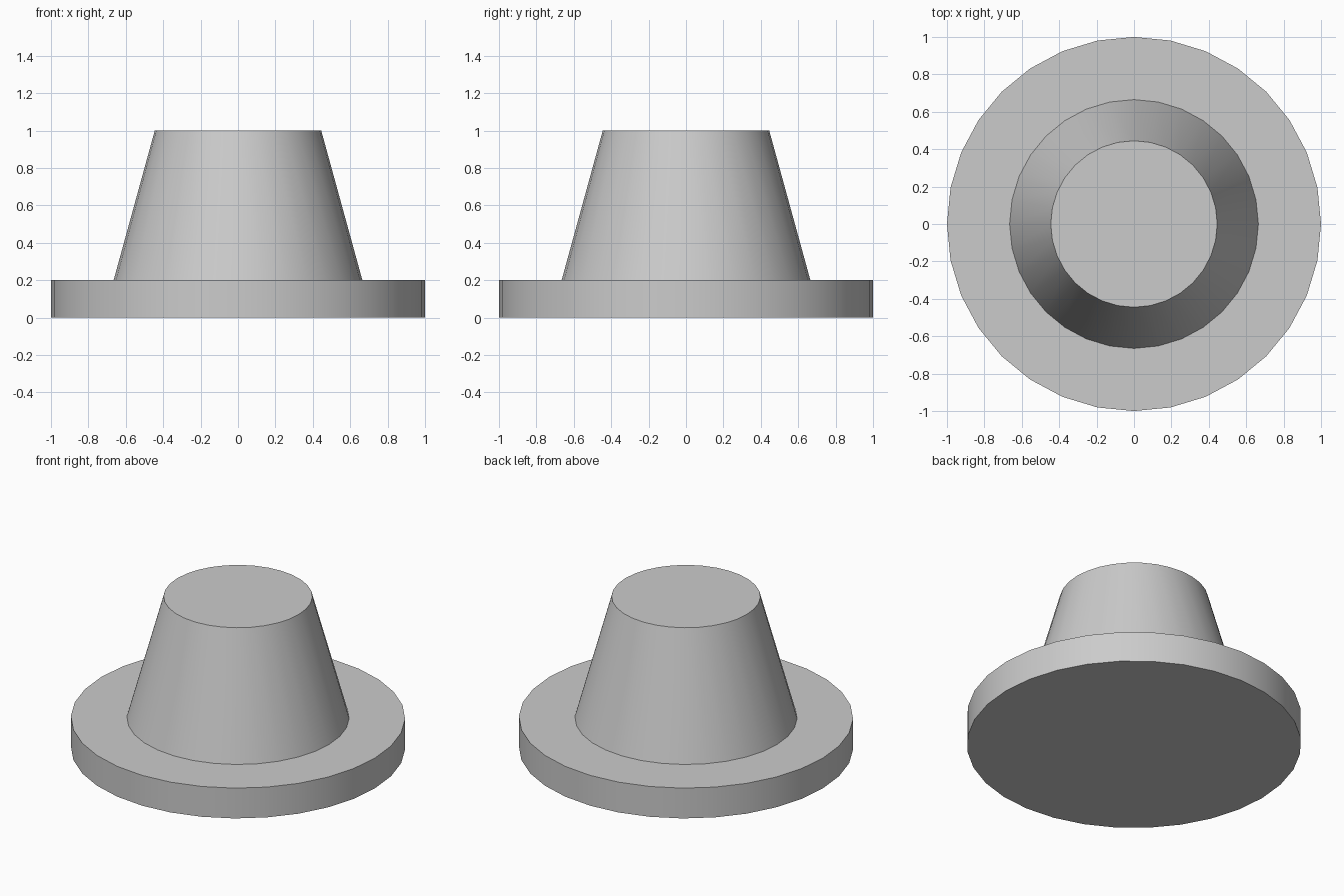
import bpy
import math

if "Cube" in bpy.data.objects:
    bpy.data.objects.remove(bpy.data.objects["Cube"])

SIDES = 32


def frustum(name, r_bottom, r_top, z0, z1):
    """Capped round section between two heights, smooth sides and sharp rims."""
    bpy.ops.mesh.primitive_cone_add(
        vertices=SIDES, radius1=r_bottom, radius2=r_top,
        depth=z1 - z0, location=(0, 0, (z0 + z1) / 2))
    obj = bpy.context.object
    obj.name = name
    bpy.ops.object.shade_smooth_by_angle(angle=math.radians(30))
    return obj


# Flat round flange
frustum("base_flange", 1.0, 1.0, 0.0, 0.2)

# Tapered body standing on the flange
frustum("tapered_body", 0.665, 0.445, 0.2, 1.0)
